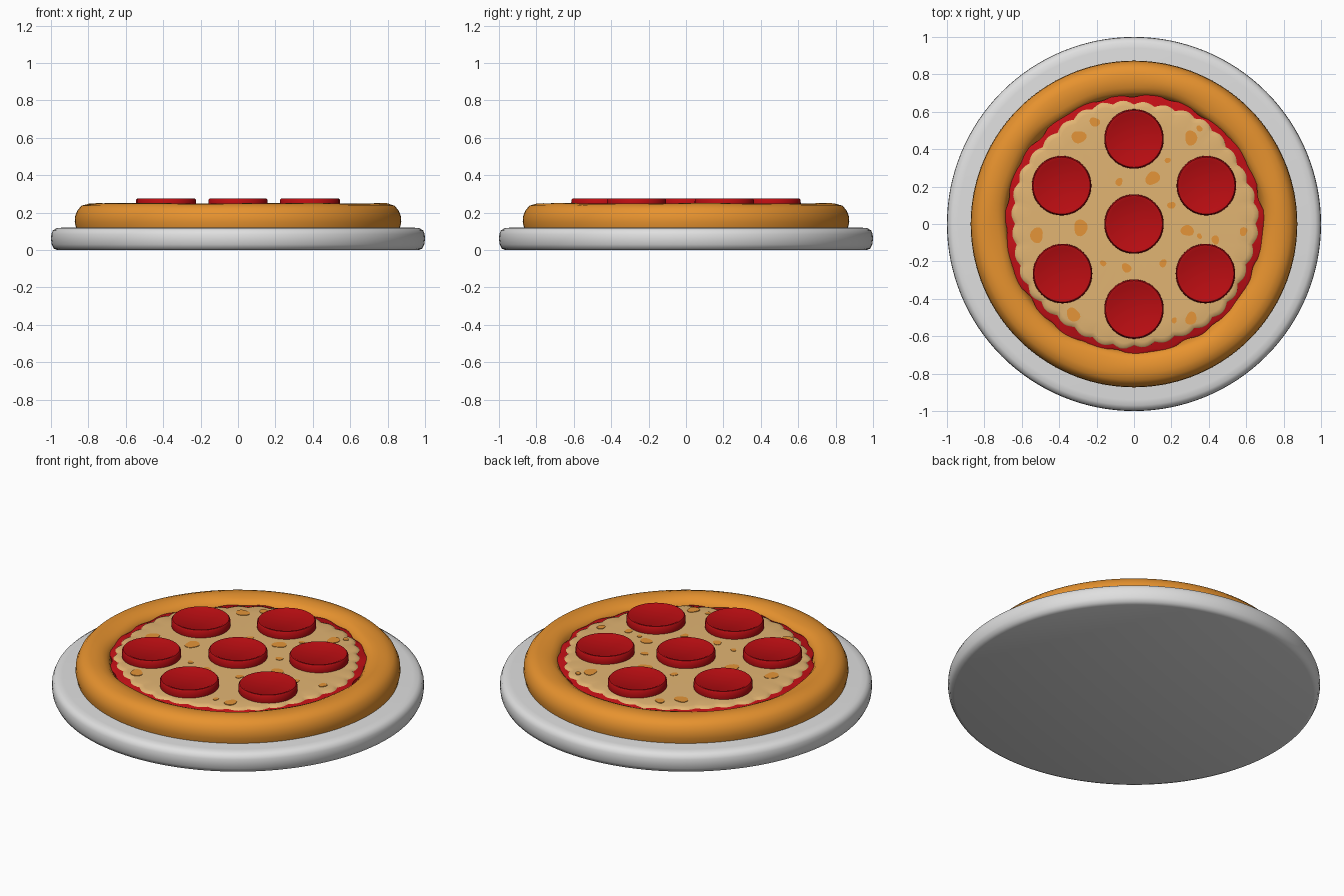
import bpy, bmesh, math, random

if "Cube" in bpy.data.objects:
    bpy.data.objects.remove(bpy.data.objects["Cube"])
random.seed(4)

def material(name, rgb):
    m = bpy.data.materials.new(name)
    m.diffuse_color = (*rgb, 1)
    m.use_nodes = True
    m.node_tree.nodes["Principled BSDF"].inputs["Base Color"].default_value = m.diffuse_color
    return m

PLATE = material("pale grey", (0.74, 0.74, 0.74))
CRUST = material("baked orange", (0.80, 0.29, 0.028))
SAUCE = material("sauce red", (0.56, 0.005, 0.008))
CHEESE = material("cheese cream", (0.76, 0.46, 0.17))
SPOT = material("toasted spot", (0.78, 0.30, 0.04))
MEAT = material("pepperoni red", (0.49, 0.004, 0.006))

def lathe(name, profile, mat, n=96, loc=(0, 0, 0), wobble=None, closed=False, angle=50):
    """Revolve (radius, z) points; wobble(angle, radius, z) may adjust each point."""
    bm = bmesh.new()
    rings = []
    for r, z in profile:
        if r == 0:
            rings.append([bm.verts.new((0, 0, z))] * n)
            continue
        ring = []
        for i in range(n):
            a = 2 * math.pi * i / n
            rr, zz = wobble(a, r, z) if wobble else (r, z)
            ring.append(bm.verts.new((rr * math.cos(a), rr * math.sin(a), zz)))
        rings.append(ring)
    pairs = list(zip(rings, rings[1:]))
    if closed:
        pairs.append((rings[-1], rings[0]))
    for lo, hi in pairs:
        for i in range(n):
            j = (i + 1) % n
            vs = list(dict.fromkeys((lo[i], lo[j], hi[j], hi[i])))
            bm.faces.new(vs)
    bmesh.ops.recalc_face_normals(bm, faces=bm.faces)
    me = bpy.data.meshes.new(name)
    bm.to_mesh(me)
    bm.free()
    me.materials.append(mat)
    ob = bpy.data.objects.new(name, me)
    bpy.context.collection.objects.link(ob)
    ob.location = loc
    bpy.ops.object.select_all(action='DESELECT')
    ob.select_set(True)
    bpy.context.view_layer.objects.active = ob
    bpy.ops.object.shade_smooth_by_angle(angle=math.radians(angle))
    return ob

# Plate: thick disc with rounded rim
lathe("plate", [(0, 0), (0.965, 0), (0.985, 0.008), (0.996, 0.03), (1, 0.06), (0.998, 0.085),
                (0.99, 0.105), (0.97, 0.117), (0.94, 0.12), (0, 0.12)], PLATE, 128)

# Crust: puffy ring, slightly uneven
def dough(a, r, z):
    k = 0.004 * math.sin(5 * a + 1) + 0.003 * math.sin(11 * a)
    return (r + k if r < 0.75 else r), (z + 0.4 * k - 0.002 if z > 0.24 else z)
lathe("crust", [(0.66, 0.115), (0.865, 0.115), (0.873, 0.15), (0.87, 0.185), (0.857, 0.215),
                (0.835, 0.238), (0.80, 0.25), (0.765, 0.252), (0.73, 0.245), (0.705, 0.232),
                (0.69, 0.215), (0.68, 0.19)], CRUST, 128, wobble=dough, closed=True)

# Sauce: red layer peeking out round the cheese
def ragged(a, r, z):
    return r + 0.008 * math.sin(23 * a) + 0.006 * math.sin(9 * a + 2), z
lathe("sauce", [(0, 0.12), (0.685, 0.12), (0.69, 0.212), (0.675, 0.22), (0, 0.22)],
      SAUCE, 180, wobble=ragged)

# Cheese: scalloped sheet with a soft edge
def scallop(a, r, z):
    if r < 0.6:
        return r, z
    return r + 0.018 * abs(math.sin(18 * a)) + 0.008 * math.sin(7 * a + 1), z
lathe("cheese", [(0, 0.20), (0.635, 0.20), (0.645, 0.218), (0.638, 0.226), (0.615, 0.231),
                 (0.55, 0.233), (0, 0.233)], CHEESE, 216, wobble=scallop)

# Toasted spots: thin irregular plates on the cheese (x, y, radius)
spots = [(-.295, .465, .036), (-.21, .545, .026), (.10, .245, .037), (-.08, .225, .02),
         (.305, .46, .036), (.35, .51, .016), (.18, .34, .015), (.20, .10, .02),
         (-.52, -.06, .038), (-.285, -.02, .04), (.285, -.035, .032), (.435, -.085, .022),
         (.585, -.04, .022), (.35, -.065, .014), (-.04, -.235, .025), (-.165, -.21, .016),
         (.155, -.21, .02), (-.325, -.485, .036), (.305, -.505, .032), (.215, -.515, .015)]
for x, y, rad in spots:
    p, q = random.uniform(0, 6), random.uniform(0, 6)
    lathe("toasted_spot", [(rad, 0.231), (rad, 0.2355), (0, 0.2355)], SPOT, 20, (x, y, 0),
          lambda a, r, z: (r * (1 + 0.12 * math.sin(2 * a + p) + 0.06 * math.sin(3 * a + q)), z))

# Pepperoni: discs with a raised rim
for x, y in [(0, 0), (0, .455), (0, -.455), (-.387, .205), (.387, .205), (-.382, -.265), (.382, -.265)]:
    lathe("pepperoni", [(0, 0.215), (0.156, 0.215), (0.159, 0.24), (0.158, 0.268), (0.152, 0.276),
                        (0.143, 0.276), (0.132, 0.270), (0, 0.269)], MEAT, 48, (x, y, 0))
